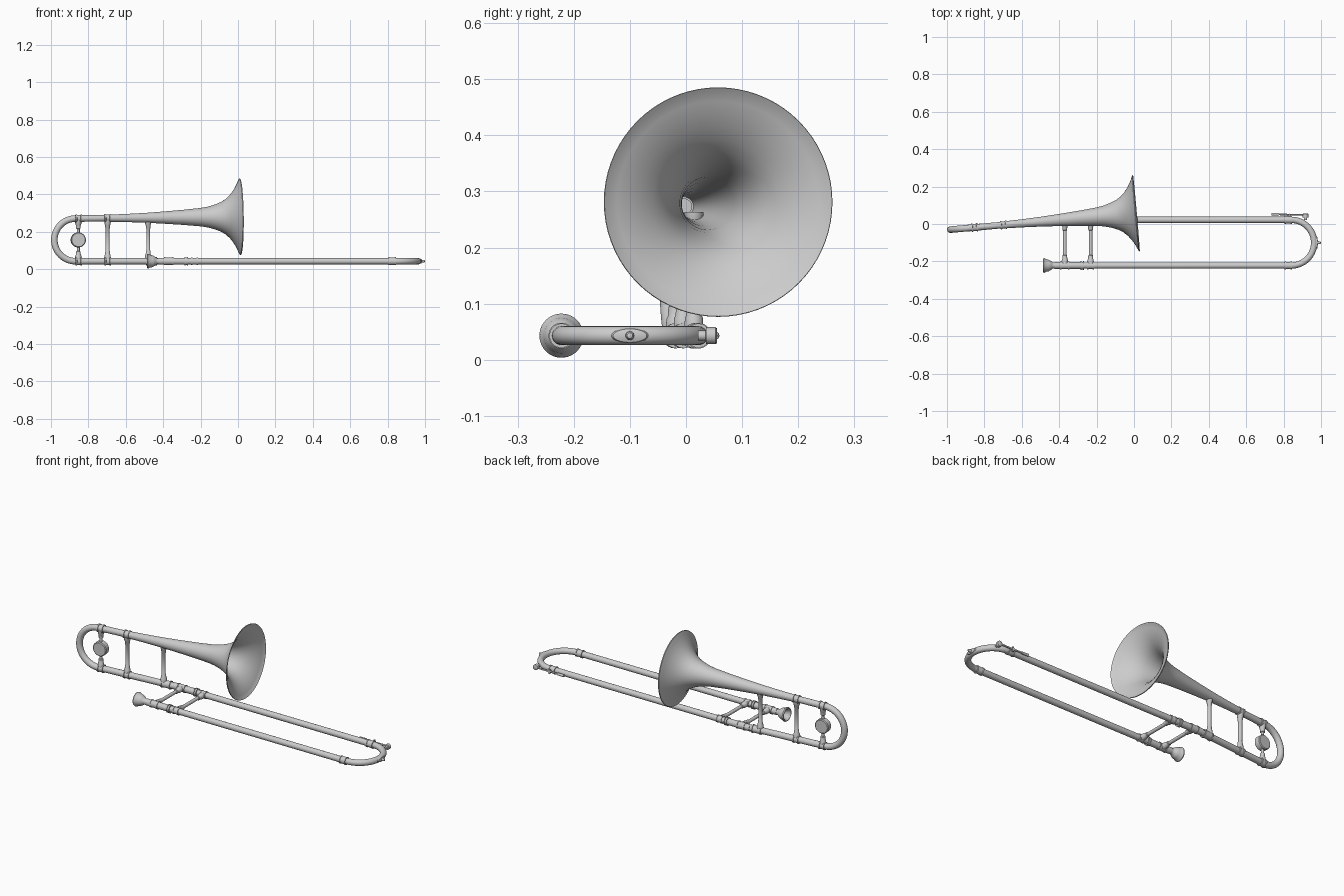
import bpy, bmesh, math
from mathutils import Vector

if "Cube" in bpy.data.objects:
    bpy.data.objects.remove(bpy.data.objects["Cube"])

Z = 0.043            # height of the slide plane
YU, YL = 0.022, -0.222   # the two slide legs


def lathe(name, profile, a, b, seg=40, close=False):
    """Revolve (distance, radius) pairs about the axis starting at a, pointing to b."""
    a, b = Vector(a), Vector(b)
    q = (b - a).to_track_quat('Z', 'Y')
    bm = bmesh.new()
    rings = []
    for d, r in profile:
        if r == 0:
            rings.append([bm.verts.new(a + q @ Vector((0, 0, d)))])
            continue
        rings.append([bm.verts.new(a + q @ Vector((r * math.cos(t), r * math.sin(t), d)))
                      for t in (2 * math.pi * i / seg for i in range(seg))])
    pairs = list(zip(rings, rings[1:]))
    if close:
        pairs.append((rings[-1], rings[0]))
    for p, n in pairs:
        for i in range(seg):
            j = (i + 1) % seg
            vs = [p[i % len(p)], p[j % len(p)], n[j % len(n)], n[i % len(n)]]
            bm.faces.new(list(dict.fromkeys(vs)))
    bmesh.ops.recalc_face_normals(bm, faces=bm.faces)
    me = bpy.data.meshes.new(name)
    bm.to_mesh(me)
    bm.free()
    ob = bpy.data.objects.new(name, me)
    bpy.context.collection.objects.link(ob)
    return smooth(ob)


def smooth(ob):
    bpy.ops.object.select_all(action='DESELECT')
    bpy.context.view_layer.objects.active = ob
    ob.select_set(True)
    bpy.ops.object.shade_smooth_by_angle(angle=math.radians(35))
    return ob


def rod(name, a, b, r, seg=32):
    L = (Vector(b) - Vector(a)).length
    return lathe(name, [(0, 0), (0, r), (L, r), (L, 0)], a, b, seg)


def ferrule(name, a, b, r, bead=0.003):
    """Sleeve with a raised bead at both ends."""
    L = (Vector(b) - Vector(a)).length
    e = min(0.007, L * 0.25)
    lathe(name, [(0, r - 0.006), (0, r + bead), (e, r + bead), (e + 0.001, r),
                 (L - e - 0.001, r), (L - e, r + bead), (L, r + bead), (L, r - 0.006)], a, b)


def brace(name, a, b, r=0.0095):
    """Strut with wider collars and flared feet."""
    L = (Vector(b) - Vector(a)).length
    half = [(0, 0.017), (0.020, 0.016), (0.024, 0.0135), (0.042, 0.0125), (0.045, r)]
    lathe(name, half + [(L - d, q) for d, q in reversed(half)], a, b, 24)


def tube(name, pts, r):
    cu = bpy.data.curves.new(name, 'CURVE')
    cu.dimensions = '3D'
    cu.bevel_depth = r
    cu.bevel_resolution = 8
    cu.use_fill_caps = True
    sp = cu.splines.new('POLY')
    sp.points.add(len(pts) - 1)
    for p, v in zip(sp.points, pts):
        p.co = (*v, 1)
    ob = bpy.data.objects.new(name, cu)
    bpy.context.collection.objects.link(ob)
    bpy.ops.object.select_all(action='DESELECT')
    bpy.context.view_layer.objects.active = ob
    ob.select_set(True)
    bpy.ops.object.convert(target='MESH')
    return smooth(bpy.context.view_layer.objects.active)


# Bell section lies in a vertical plane turned slightly from the slide
def B(x, z):
    return Vector((x, 0.057 + 0.088 * (x - 0.008), z))


def top(x):
    return B(x, 0.271 + 0.0115 * (x + 0.86))


arc = [math.pi * i / 32 for i in range(33)]

# Bell: thin double-walled flare
rim = top(0.008)
flare = [(-0.71, .0185), (-0.60, .022), (-0.50, .0265), (-0.40, .033), (-0.30, .0405),
         (-0.21, .049), (-0.17, .0555), (-0.13, .067), (-0.10, .079), (-0.075, .094),
         (-0.052, .115), (-0.034, .138), (-0.020, .160), (-0.009, .182), (-0.002, .199)]
lip = [(0, .2035), (0.003, .2045), (0.005, .2035), (0.004, .2015)]
inner = [(d + 0.002, r - 0.002) for d, r in reversed(flare)]
axis_end = rim + (top(1) - top(0))
lathe("bell", flare + lip + inner, rim, axis_end, 72, close=True)

# Tuning bow at the back, with both straight legs
zc, R = 0.157, 0.114
pts = [top(-0.69)] + [B(-0.868 - R * math.sin(t), zc + R * math.cos(t)) for t in arc]
tube("tuning_bow", pts + [B(-0.40, Z)], 0.0175)
for x in (-0.852, -0.697):
    ferrule("upper_bow_ferrule", top(x - 0.017), top(x + 0.017), 0.0195)
    ferrule("lower_bow_ferrule", B(x - 0.017, Z), B(x + 0.017, Z), 0.0195)

# Bell braces
for x in (-0.697, -0.48):
    brace("bell_brace", B(x, Z + 0.012), B(x, top(x).z - 0.012), 0.0105)
ferrule("bell_lock_nut", B(-0.49, Z), B(-0.435, Z), 0.02)

# Counterweight disc on its stems
brace("counterweight_stem", B(-0.854, Z + 0.01), B(-0.854, top(-0.854).z - 0.01), 0.008)
c = B(-0.854, zc)
n = Vector((0.088, -1, 0)).normalized()
lathe("counterweight", [(0, 0), (0, .036), (.004, .040), (.032, .040), (.036, .036), (.036, 0)],
      c - n * 0.018, c + n)

# Slide tubes with the end bow
ym, Rs = (YU + YL) / 2, (YU - YL) / 2
pts = [(-0.28, YU, Z)] + [(0.841 + Rs * math.sin(t), ym + Rs * math.cos(t), Z) for t in arc]
tube("slide", pts + [(-0.28, YL, Z)], 0.0168)

# Matching fittings on each slide leg, and cross braces
for leg, y in (("upper", YU), ("lower", YL)):
    rod(leg + "_slide_sleeve", (-0.425, y, Z), (-0.27, y, Z), 0.018)
    ferrule(leg + "_brace_sleeve", (-0.395, y, Z), (-0.345, y, Z), 0.0195, 0.002)
    ferrule(leg + "_slide_stocking", (-0.285, y, Z), (-0.268, y, Z), 0.020)
    ferrule(leg + "_outer_brace_sleeve", (-0.25, y, Z), (-0.214, y, Z), 0.0185, 0.002)
    ferrule(leg + "_end_ferrule", (0.805, y, Z), (0.845, y, Z), 0.0195, 0.002)
for x in (-0.37, -0.232):
    brace("slide_brace", (x, YL + 0.012, Z), (x, YU - 0.012, Z))

# Mouthpiece with hollow cup
lathe("mouthpiece",
      [(0.045, 0), (0.035, .012), (0.015, .025), (0.003, .029), (0, .033), (0.001, .037),
       (0.006, .0393), (0.012, .038), (0.016, .034), (0.030, .0315), (0.042, .025),
       (0.050, .0185), (0.056, .0155), (0.068, .0165), (0.09, .0165), (0.09, 0)],
      (-0.487, YL, Z), (0, YL, Z))

# Bumper on the end bow
lathe("bumper_plate", [(-0.008, 0.036), (0.001, 0.030), (0.004, 0.012), (0.004, 0)],
      (0.979, ym, Z), (2, ym, Z), 24).scale = (1, 1, 0.4)
bp = bpy.data.objects["bumper_plate"]
bp.location.z = Z * 0.6
lathe("bumper", [(0, .008), (0.014, .0075), (0.019, .005), (0.021, 0)],
      (0.979, ym, Z), (2, ym, Z), 20)

# Water key: lever, pivot saddle and cork cup
tube("water_key_lever", [(0.755, 0.052, Z), (0.83, 0.050, Z), (0.88, 0.050, Z),
                         (0.92, 0.050, Z)], 0.0045)
rod("water_key_touch", (0.735, 0.0525, Z), (0.775, 0.0515, Z), 0.007, 20)
rod("water_key_post", (0.83, 0.03, Z), (0.83, 0.054, Z), 0.008, 20)
rod("water_key_pivot", (0.83, 0.050, Z - 0.014), (0.83, 0.050, Z + 0.014), 0.005, 20)
lathe("water_key_cup", [(0, 0), (0, .009), (0.014, .009), (0.015, .015), (0.032, .015),
                        (0.034, .012), (0.034, 0)], (0.917, 0.021, Z), (0.922, 1, Z), 24)
